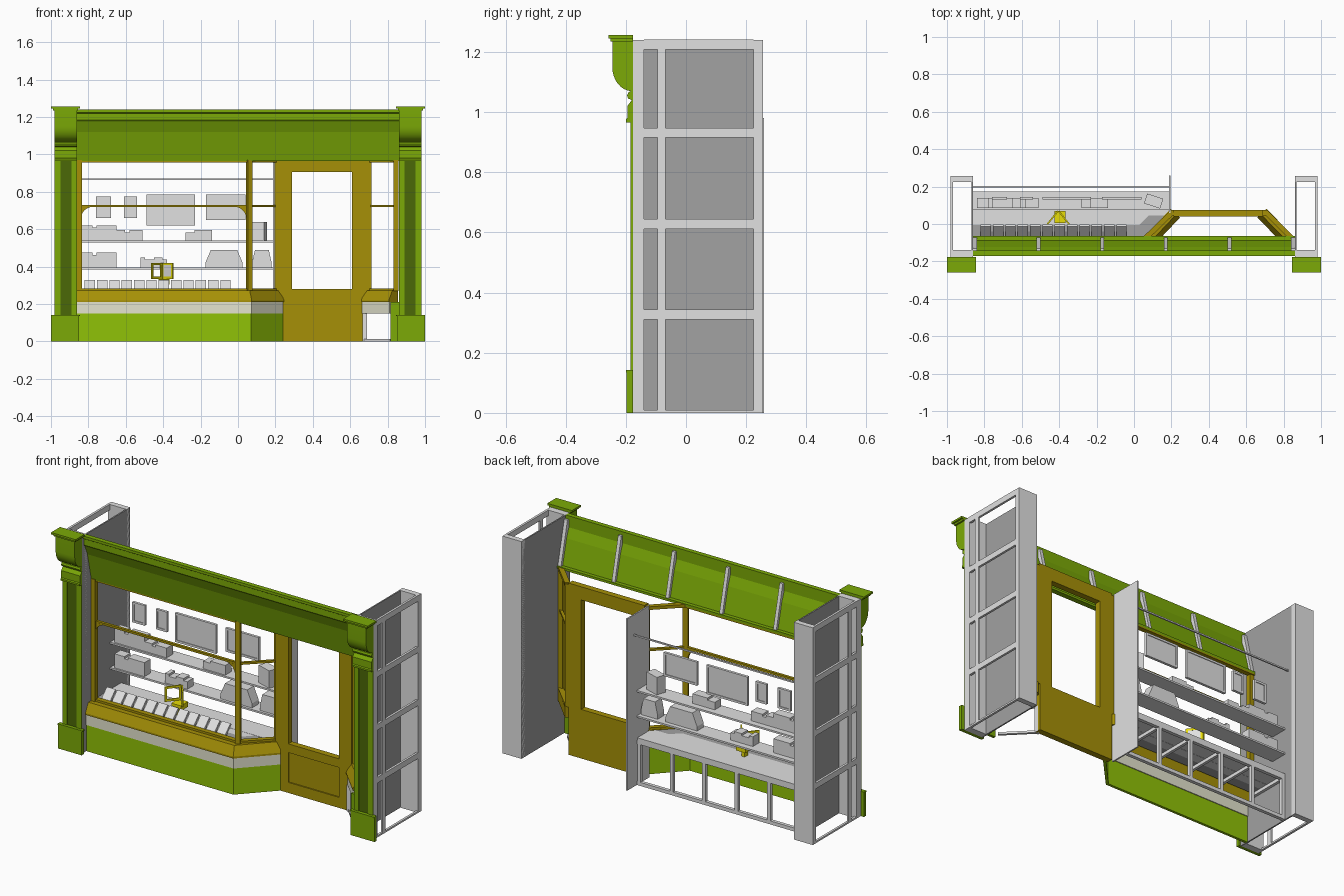
import bpy, bmesh, math, random
from mathutils import Matrix, Vector

random.seed(4)
default_cube = bpy.data.objects.get("Cube")
if default_cube:
    bpy.data.objects.remove(default_cube)


def material(name, r, g, b):
    m = bpy.data.materials.new(name)
    m.use_nodes = True
    m.diffuse_color = (r, g, b, 1)
    m.node_tree.nodes["Principled BSDF"].inputs["Base Color"].default_value = (r, g, b, 1)
    return m


green = material("green paint", 0.2, 0.4, 0.002)
light_green = material("light green paint", 0.28, 0.54, 0.002)
dark_green = material("deep green", 0.07, 0.14, 0.002)
brown = material("ochre wood", 0.38, 0.28, 0.002)
cream = material("cream stone", 0.78, 0.78, 0.62)
grey = material("plain grey", 0.75, 0.75, 0.75)
mid_grey = material("panel grey", 0.36, 0.36, 0.36)
yellow = material("bright yellow", 0.8, 0.72, 0.002)


def finish(name, bm, mat, smooth=False):
    bmesh.ops.recalc_face_normals(bm, faces=bm.faces)
    mesh = bpy.data.meshes.new(name)
    bm.to_mesh(mesh)
    bm.free()
    mesh.materials.append(mat)
    obj = bpy.data.objects.new(name, mesh)
    bpy.context.collection.objects.link(obj)
    if smooth:
        bpy.ops.object.select_all(action="DESELECT")
        obj.select_set(True)
        bpy.context.view_layer.objects.active = obj
        bpy.ops.object.shade_smooth_by_angle()
    return obj


def add_box(bm, x, y, z, rot=None):
    """Add a box from ranges, optionally turned about its centre."""
    centre = Vector([(a + b) / 2 for a, b in (x, y, z)])
    size = [b - a for a, b in (x, y, z)]
    turn = rot if rot else Matrix()
    bmesh.ops.create_cube(bm, size=1, matrix=Matrix.Translation(centre) @ turn @ Matrix.Diagonal((*size, 1)))


def box(name, mat, x, y, z, rot=None):
    bm = bmesh.new()
    add_box(bm, x, y, z, rot)
    return finish(name, bm, mat)


def sweep(name, mat, path, profile, smooth=False):
    """Sweep an (outward, height) profile along a mitred plan path."""
    pts = [Vector(p) for p in path]
    normals = []
    for a, b in zip(pts, pts[1:]):
        d = (b - a).normalized()
        normals.append(Vector((d.y, -d.x)))
    bm = bmesh.new()
    rings = []
    for i, p in enumerate(pts):
        n0, n1 = normals[max(i - 1, 0)], normals[min(i, len(normals) - 1)]
        offset = (n0 + n1) / (1 + n0.dot(n1))
        rings.append([bm.verts.new((*(p + offset * o), z)) for o, z in profile])
    count = len(profile)
    for r0, r1 in zip(rings, rings[1:]):
        for i in range(count):
            j = (i + 1) % count
            bm.faces.new((r0[i], r0[j], r1[j], r1[i]))
    bm.faces.new(rings[0])
    bm.faces.new(rings[-1])
    return finish(name, bm, mat, smooth)


def rail(name, mat, path, out, z):
    return sweep(name, mat, path, [(out[0], z[0]), (out[1], z[0]), (out[1], z[1]), (out[0], z[1])])


def frame(name, mat, x, y, z, width, turn=0):
    """Open rectangular frame, turned about the vertical."""
    bm = bmesh.new()
    for a in (x[0], x[1] - width):
        add_box(bm, (a, a + width), y, z)
    for b in (z[0], z[1] - width):
        add_box(bm, (x[0] + width, x[1] - width), y, (b, b + width))
    centre = ((x[0] + x[1]) / 2, sum(y) / 2, 0)
    bmesh.ops.rotate(bm, verts=bm.verts, cent=centre, matrix=Matrix.Rotation(turn, 3, "Z"))
    return finish(name, bm, mat)


# Pilasters with scrolled consoles, and the hollow side walls behind them
back = -0.177
console = [(-back, 0.965), (0.2, 0.965), (0.2, 0.975), (0.195, 0.98), (0.195, 1.02), (0.18, 1.04),
           (0.192, 1.045), (0.196, 1.055), (0.192, 1.065), (0.183, 1.07)]
for i in range(1, 9):
    t = math.pi / 2 * (1 - i / 8)
    console.append((0.18 + 0.065 * math.cos(t), 1.15 - 0.08 * math.sin(t)))
console += [(0.245, 1.235), (-back, 1.235)]
for side, label in ((-1, "right"), (1, "left")):
    def span(a, b):
        return tuple(sorted((side * a, side * b)))
    lo, hi = span(0.86, 0.98)
    box(label + "_pilaster_base", green, span(0.85, 1), (-0.197, back), (0, 0.135))
    box(label + "_base_moulding", green, span(0.845, 1), (-0.2, back), (0.135, 0.142))
    box(label + "_pilaster_recess", dark_green, span(0.885, 0.955), (-0.18, back), (0.142, 0.965))
    for a in (0.86, 0.95):
        box(label + "_pilaster_stile", green, span(a, a + 0.03), (-0.184, back), (0.142, 0.965))
    sweep(label + "_console", green, [(lo, 0), (hi, 0)], console, True)
    box(label + "_console_cap", green, span(0.845, 1), (-0.258, back), (1.245, 1.256))
    box(label + "_cap_moulding", green, span(0.855, 0.99), (-0.251, back), (1.235, 1.245))
    box(label + "_wall_inner_panel", mid_grey, span(0.86, 0.868), (back, 0.255), (0, 1.239))
    box(label + "_wall_back_panel", grey, span(0.86, 0.98), (0.225, 0.256), (0, 1.24))
    box(label + "_wall_front_panel", grey, span(0.86, 0.98), (back, -0.14), (0, 1.24))
    box(label + "_wall_stud", grey, span(0.97, 0.98), (-0.095, -0.068), (0, 1.24))
    for z in (0, 0.31, 0.612, 0.915, 1.208):
        depth = 0.01 if z == 0 else 0.033
        box(label + "_wall_crossbar", grey, span(0.967, 0.98), (-0.14, 0.225), (z, z + depth))

# Leaning fascia with cornice and rear battens
sweep("fascia", green, [(-0.86, 0), (0.86, 0)],
      [(0.17, 1.24), (0.17, 1.225), (0.162, 1.22), (0.162, 1.185), (0.153, 1.175), (0.13, 1.12),
       (0.095, 0.965), (0.065, 0.965), (0.065, 0.978), (0.087, 0.978), (0.122, 1.12),
       (0.143, 1.175), (0.143, 1.24)])
for i in range(6):
    x = -0.85 + 0.34 * i
    sweep("fascia_batten", grey, [(x - 0.01, 0), (x + 0.01, 0)],
          [(0.087, 0.978), (0.122, 1.12), (0.143, 1.175), (0.143, 1.22), (0.13, 1.22), (0.072, 0.978)])

# Stall riser, stone band and sill following the recessed entrance
main_path = [(-0.86, -0.14), (0.07, -0.14), (0.24, 0.04)]
side_path = [(0.665, 0.04), (0.812, -0.11)]
rail("stall_riser", light_green, main_path, (-0.015, 0), (0, 0.15))
box("riser_return", green, (0.815, 0.86), (-0.145, -0.13), (0, 0.21))
for label, path in (("main", main_path), ("side", side_path)):
    rail(label + "_stone_band", cream, path, (-0.02, 0.002), (0.15, 0.21))
    sweep(label + "_sill", brown, path,
          [(0.008, 0.21), (0.008, 0.22), (-0.018, 0.272), (-0.06, 0.272), (-0.06, 0.21)])
rail("side_floor_bar", grey, side_path, (-0.015, 0), (0, 0.012))
box("side_riser_post", grey, (0.665, 0.69), (0.03, 0.06), (0, 0.15))

# Window frames: rails, transoms and posts
main_window = [(-0.86, -0.085), (0.06, -0.085), (0.21, 0.06)]
side_window = [(0.7, 0.06), (0.845, -0.085)]
for label, path in (("main", main_window), ("side", side_window)):
    rail(label + "_window_head", brown, path, (-0.02, 0.008), (0.957, 0.975))
    rail(label + "_window_transom", brown, path, (-0.012, 0.004), (0.718, 0.73))
    rail(label + "_window_foot", brown, path, (-0.02, 0.008), (0.27, 0.284))
    for i, (x, y) in enumerate(path):
        turn = Matrix.Rotation(math.radians(22), 4, "Z")
        x = max(x, -0.848)
        box(label + "_window_post", brown, (x - 0.014, x + 0.014), (y - 0.014, y + 0.014), (0.27, 0.97),
            turn if i == 1 and label == "main" else None)
# Rounded corners under the main transom
for corner, inward in ((-0.84, 1), (0.045, -1)):
    arc = [(0, 0.72)]
    for i in range(9):
        t = math.pi / 2 * i / 8
        arc.append((inward * 0.065 * (1 - math.cos(t)), 0.655 + 0.065 * math.sin(t)))
    sweep("window_spandrel", brown, [(corner, -0.09), (corner, -0.077)], arc)

# Door with tall opening and a panel recessed on its front
for x in ((0.21, 0.29), (0.61, 0.69)):
    box("door_stile", brown, x, (0.04, 0.075), (0, 0.98))
box("door_head", brown, (0.29, 0.61), (0.04, 0.075), (0.905, 0.98))
box("door_lock_rail", brown, (0.29, 0.61), (0.04, 0.075), (0.23, 0.28))
box("door_panel", brown, (0.29, 0.61), (0.047, 0.075), (0.06, 0.23))
box("door_kick_rail", brown, (0.29, 0.61), (0.04, 0.075), (0, 0.06))

# Display deck, counter framing, shelves, partition and hanging rod
rail("rear_deck", grey, [(-0.86, 0.175), (0.185, 0.175)], (0, 0.13), (0.255, 0.27))
rail("front_deck", grey, main_window, (-0.135, -0.08), (0.254, 0.269))
rail("deck_margin", mid_grey, main_window, (-0.08, -0.02), (0.254, 0.269))
for z in (0, 0.235):
    box("counter_rail", grey, (-0.86, 0.19), (0.155, 0.175), (z, z + 0.02))
for i in range(6):
    x = -0.85 + 0.205 * i
    box("counter_post", grey, (x - 0.01, x + 0.01), (0.155, 0.175), (0.02, 0.235))
    end = 0.05 if i == 5 else -0.08
    box("counter_joist", grey, (x - 0.008, x + 0.008), (end, 0.155), (0.235, 0.254))
for z in (0.385, 0.53):
    box("shelf", grey, (-0.86, 0.19), (0.075, 0.175), (z, z + 0.01))
box("partition", grey, (0.188, 0.196), (0.06, 0.26), (0, 0.98))
box("hanging_rod", grey, (-0.86, 0.19), (0.196, 0.204), (0.862, 0.87))

# Hanging pictures
for x0, x1, z0, z1 in ((-0.76, -0.68, 0.66, 0.775), (-0.61, -0.54, 0.66, 0.775),
                       (-0.49, -0.23, 0.62, 0.785), (-0.17, 0.04, 0.65, 0.785)):
    frame("picture_frame", grey, (x0, x1), (0.13, 0.145), (z0, z1), 0.012)
    box("picture", grey, (x0 + 0.01, x1 - 0.01), (0.134, 0.141), (z0 + 0.01, z1 - 0.01))


def stock(x0, x1, z, height):
    """A block of goods with an uneven top."""
    bm = bmesh.new()
    count = round((x1 - x0) / 0.022)
    step = (x1 - x0) / count
    for i in range(count):
        top = z + height - random.choice((0, 0, 0.012))
        add_box(bm, (x0 + i * step, x0 + (i + 1) * step), (0.085, 0.14), (z, top))
    finish("shelf_goods", bm, grey)


stock(-0.84, -0.65, 0.54, 0.08)
stock(-0.65, -0.51, 0.54, 0.055)
stock(-0.28, -0.14, 0.54, 0.055)
stock(-0.84, -0.65, 0.395, 0.08)
stock(-0.52, -0.38, 0.395, 0.055)
turned = Matrix.Rotation(math.radians(-18), 4, "Z")
box("shelf_radio", grey, (0.06, 0.15), (0.095, 0.15), (0.54, 0.64), turned)
for x, width in ((-0.175, 0.2), (0.075, 0.105)):
    inset = width * 0.15
    sweep("cash_register", grey, [(0, 0.09), (0, 0.15)],
          [(x, 0.395), (x + width, 0.395), (x + width, 0.42), (x + width - inset, 0.49),
           (x + inset, 0.49), (x, 0.42)])

# Leaning books along the front of the deck
lean = Matrix.Rotation(math.radians(-45), 4, "X")
for i in range(12):
    x = -0.82 + 0.066 * i
    box("leaning_book", grey, (x, x + 0.055), (-0.04, -0.026), (0.262, 0.335), lean)

# Yellow display stand: two angled frames opening to the front, one of them backed
box("stand_foot", yellow, (-0.425, -0.365), (0.005, 0.07), (0.305, 0.335))
box("stand_stem", yellow, (-0.405, -0.385), (0.02, 0.05), (0.269, 0.305))
frame("stand_right_frame", yellow, (-0.48, -0.39), (0.03, 0.038), (0.335, 0.42), 0.012, 0.9)
frame("stand_left_frame", yellow, (-0.42, -0.33), (0.03, 0.038), (0.335, 0.42), 0.012, -0.9)
box("stand_card", grey, (-0.41, -0.34), (0.031, 0.037), (0.345, 0.41), Matrix.Rotation(-0.9, 4, "Z"))
